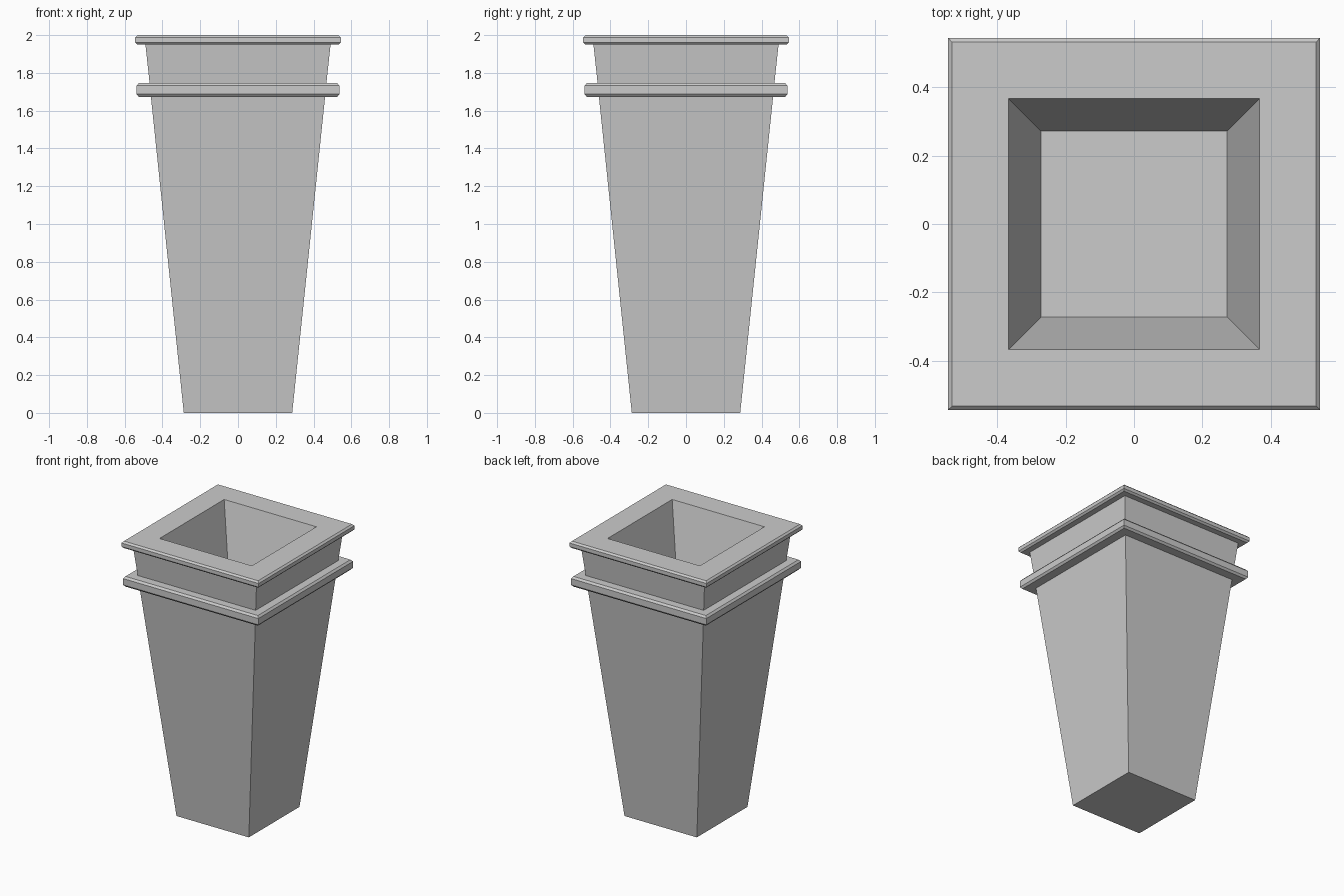
import bpy, bmesh

if "Cube" in bpy.data.objects:
    bpy.data.objects.remove(bpy.data.objects["Cube"])


def square_loft(name, profile, cap_start=False, cap_end=False):
    """Loft square rings through (half_width, z) pairs."""
    bm = bmesh.new()
    rings = [[bm.verts.new((sx * h, sy * h, z))
              for sx, sy in ((-1, -1), (1, -1), (1, 1), (-1, 1))]
             for h, z in profile]
    for a, b in zip(rings, rings[1:]):
        for i in range(4):
            j = (i + 1) % 4
            bm.faces.new((a[i], a[j], b[j], b[i]))
    if cap_start:
        bm.faces.new(rings[0][::-1])
    if cap_end:
        bm.faces.new(rings[-1])
    mesh = bpy.data.meshes.new(name)
    bm.to_mesh(mesh)
    bm.free()
    obj = bpy.data.objects.new(name, mesh)
    bpy.context.collection.objects.link(obj)
    return obj


# Tapered body below the rim
square_loft("planter_body", [(0.287, 0), (0.461, 1.673), (0.468, 1.746), (0.49, 1.95)],
            cap_start=True)

# Chamfered collar band
square_loft("collar_band", [(0.461, 1.673), (0.525, 1.673), (0.537, 1.687),
                            (0.537, 1.732), (0.525, 1.746), (0.468, 1.746)])

# Chamfered top rim
square_loft("top_rim", [(0.49, 1.95), (0.532, 1.95), (0.544, 1.962),
                        (0.544, 1.988), (0.532, 2.0), (0.366, 2.0)])

# Recessed basin with floor
square_loft("inner_basin", [(0.366, 2.0), (0.272, 1.63)], cap_end=True)
